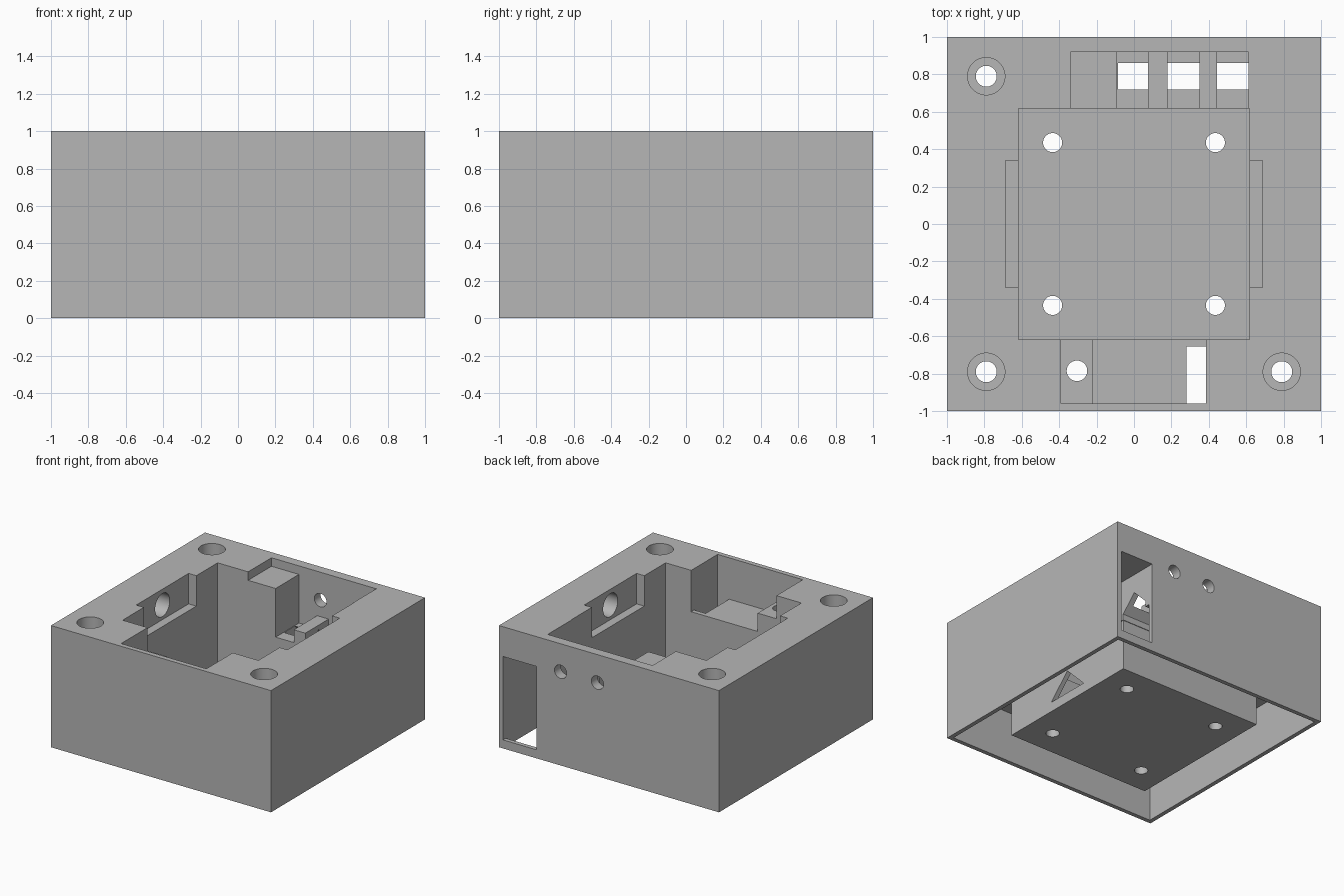
import bpy, bmesh, math
from mathutils import Matrix

old = bpy.data.objects.get("Cube")
if old:
    bpy.data.objects.remove(old, do_unlink=True)

grey = bpy.data.materials.new("matte grey")
grey.use_nodes = True
colour = (0.47, 0.47, 0.47, 1)
grey.diffuse_color = colour
grey.node_tree.nodes["Principled BSDF"].inputs["Base Color"].default_value = colour


def finish(bm, name):
    bmesh.ops.recalc_face_normals(bm, faces=bm.faces)
    me = bpy.data.meshes.new(name)
    bm.to_mesh(me)
    bm.free()
    me.materials.append(grey)
    ob = bpy.data.objects.new(name, me)
    bpy.context.scene.collection.objects.link(ob)
    return ob


def box(name, x, y, z):
    bm = bmesh.new()
    bmesh.ops.create_cube(bm, size=1)
    for v in bm.verts:
        v.co = [(a + b) / 2 + c * (b - a) for (a, b), c in zip((x, y, z), v.co)]
    return finish(bm, name)


def cylinder(name, centre, radius, length, axis="Z"):
    bm = bmesh.new()
    bmesh.ops.create_cone(bm, cap_ends=True, segments=40, radius1=radius,
                          radius2=radius, depth=length)
    turn = Matrix.Identity(4)
    if axis != "Z":
        turn = Matrix.Rotation(math.pi / 2, 4, "Y" if axis == "X" else "X")
    bmesh.ops.transform(bm, matrix=Matrix.Translation(centre) @ turn, verts=bm.verts)
    return finish(bm, name)


def prism(name, profile, x0, x1):
    """Extrude a y-z profile along x."""
    bm = bmesh.new()
    face = bm.faces.new([bm.verts.new((x0, y, z)) for y, z in profile])
    ext = bmesh.ops.extrude_face_region(bm, geom=[face])["geom"]
    for v in ext:
        if isinstance(v, bmesh.types.BMVert):
            v.co.x = x1
    return finish(bm, name)


def combine(tool, operation="DIFFERENCE"):
    tool.hide_render = True
    mod = housing.modifiers.new("cut", "BOOLEAN")
    mod.operation = operation
    mod.solver = "EXACT"
    mod.object = tool
    bpy.context.view_layer.objects.active = housing
    bpy.ops.object.modifier_apply(modifier=mod.name)
    bpy.data.objects.remove(tool, do_unlink=True)


TOP = 1.2  # cutters reach above the lid

# Housing shell, open underneath, with the central tray hanging inside
housing = box("housing", (-1, 1), (-1, 1), (0, 1))
combine(box("underside_cavity", (-.965, .965), (-.965, .965), (-.2, .42)))
combine(box("tray_block", (-.655, .655), (-.655, .655), (0, .6)), "UNION")
combine(box("tray_pocket", (-.617, .617), (-.617, .617), (.07, TOP)))

# Front pocket: floor, raised shelf and wire slot
combine(box("front_floor", (-.22, .385), (-.96, -.5), (.66, TOP)))
combine(box("front_shelf", (-.39, -.1), (-.96, -.5), (.81, TOP)))
combine(box("front_slot", (.28, .385), (-.96, -.655), (.3, .8)))
combine(cylinder("shelf_hole", (-.305, -.785, .6), .055, .7))

# Back pocket: shallow step, then three deep bays between low bars
combine(box("back_step", (-.34, .613), (.5, .92), (.93, TOP)))
combine(box("back_bays", (-.09, .613), (.5, .92), (.635, TOP)))
for x0, x1 in ((-.09, .075), (.18, .35), (.445, .613)):
    combine(box("bay", (x0, x1), (.5, .92), (.53, TOP)))

# Corner socket opening through the back wall
combine(box("socket_window", (.66, .963), (.4, 1.1), (.07, .755)))

# Roofed wire tunnel under the bays, and wire passage in the tray side
combine(prism("wire_tunnel", [(.79, .6), (.92, .47), (.92, .3),
                              (.66, .3), (.66, .47)], -.085, .7))
combine(prism("tray_passage", [(0, .27), (.19, .08), (-.19, .08)], .5, .75))

# Button holes in the back wall
for x in (.105, .44):
    combine(cylinder("button_hole", (x, .95, .77), .055, .3, "Y"))

# Side notches with round recesses
for s in (-1, 1):
    combine(box("side_notch", sorted((s * .5, s * .687)), (-.34, .34), (.75, TOP)))
    combine(cylinder("side_recess", (s * .75, 0, .87), .095, .3, "X"))

# Counterbored screw holes in three corners
for x, y in ((-.79, .79), (-.79, -.79), (.79, -.79)):
    combine(cylinder("screw_hole", (x, y, .7), .056, 1))
    combine(cylinder("counterbore", (x, y, .9), .1, .7))

# Tray floor holes
for x in (-.435, .435):
    for y in (-.435, .435):
        combine(cylinder("tray_hole", (x, y, 0), .051, .4))

bpy.ops.object.select_all(action="DESELECT")
housing.select_set(True)
bpy.context.view_layer.objects.active = housing
bpy.ops.object.shade_smooth_by_angle(angle=math.radians(30))
